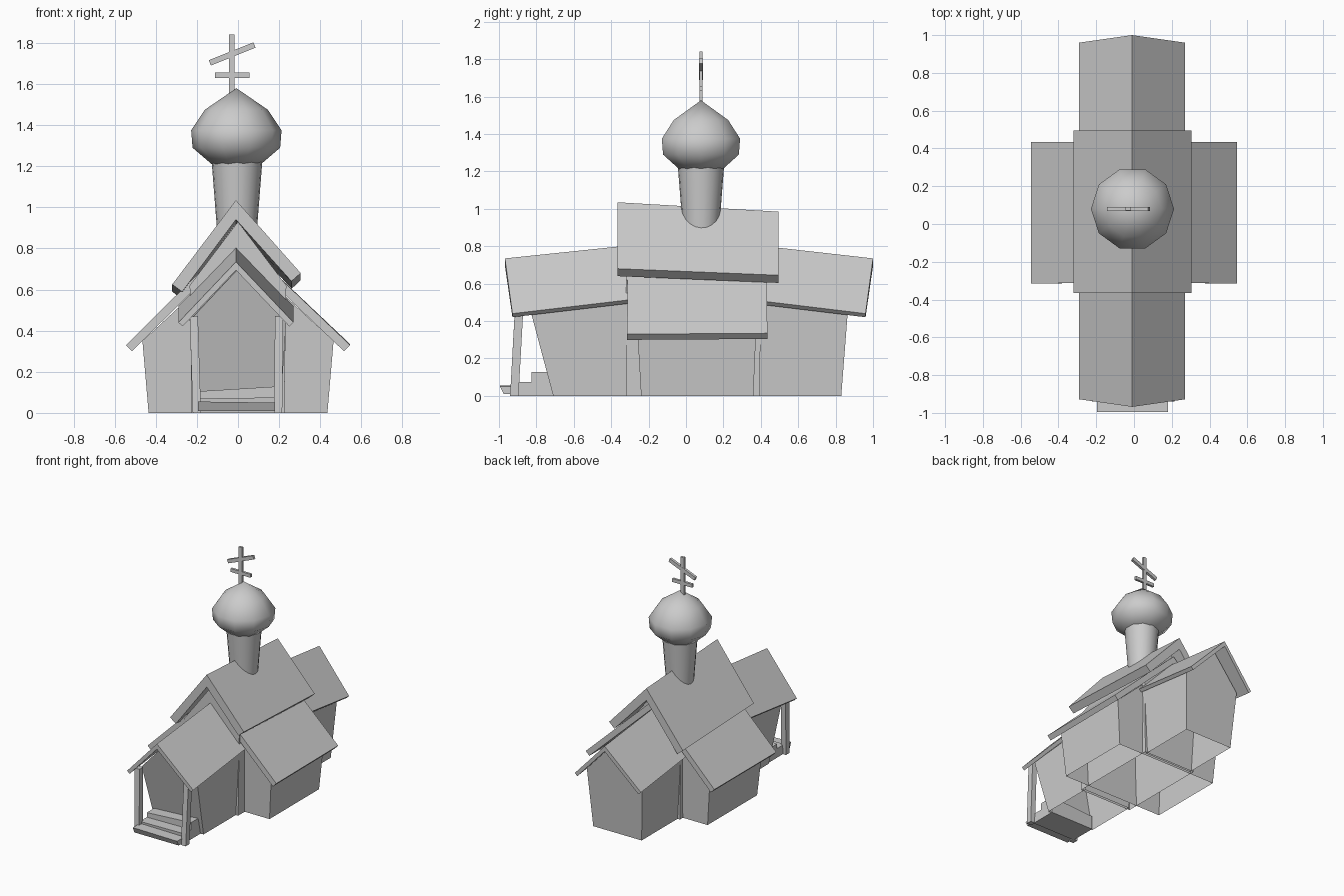
import bpy, bmesh, math
from mathutils import Vector, Matrix

cube = bpy.data.objects.get("Cube")
if cube:
    bpy.data.objects.remove(cube, do_unlink=True)

grey = bpy.data.materials.new("plain_grey")
grey.use_nodes = True
grey.diffuse_color = (0.6, 0.6, 0.6, 1)
grey.node_tree.nodes["Principled BSDF"].inputs["Base Color"].default_value = (0.6, 0.6, 0.6, 1)


def finish(name, bm):
    bmesh.ops.recalc_face_normals(bm, faces=bm.faces)
    mesh = bpy.data.meshes.new(name)
    bm.to_mesh(mesh)
    bm.free()
    mesh.materials.append(grey)
    obj = bpy.data.objects.new(name, mesh)
    bpy.context.collection.objects.link(obj)
    return obj


def bridge(name, first, second, open_edge=None):
    """Solid between two matching outlines; open_edge leaves one side out."""
    bm = bmesh.new()
    a = [bm.verts.new(p) for p in first]
    b = [bm.verts.new(p) for p in second]
    bm.faces.new(a)
    bm.faces.new(b)
    n = len(a)
    for i in range(n):
        if i != open_edge:
            j = (i + 1) % n
            bm.faces.new((a[i], a[j], b[j], b[i]))
    return finish(name, bm)


def walls(name, foot, top, front, back):
    """Gabled block, open below. Ends: (foot y, eave y, ridge y, eave z, ridge z)."""
    def outline(end):
        yf, ye, yr, ze, zr = end
        return [(-foot, yf, 0), (foot, yf, 0), (top, ye, ze), (0, yr, zr), (-top, ye, ze)]
    return bridge(name, outline(front), outline(back), open_edge=0)


def roof(name, left, right, thick, front, back):
    """Gabled roof slab. Ends: (ridge y, eave y, ridge z, left z, right z)."""
    mid = -0.01

    def outline(end):
        yr, ye, zr, zl, zt = end
        al = math.atan2(zr - zl, mid - left)
        ar = math.atan2(zr - zt, right - mid)
        drop = thick / math.cos((al + ar) / 2)
        return [(left, ye, zl), (mid, yr, zr), (right, ye, zt),
                (right - thick * math.sin(ar), ye, zt - thick * math.cos(ar)),
                (mid, yr, zr - drop),
                (left + thick * math.sin(al), ye, zl - thick * math.cos(al))]
    return bridge(name, outline(front), outline(back))


def beam(name, start, end, width, depth):
    """Straight bar, width across x or z and depth along y."""
    start, end = Vector(start), Vector(end)
    across = (end - start).cross(Vector((0, 1, 0))).normalized() * width / 2
    side = Vector((0, depth / 2, 0))
    ring = [across + side, across - side, -across - side, -across + side]
    return bridge(name, [start + r for r in ring], [end + r for r in ring])


def lathe(name, profile, centre, sides):
    """Turned shape from (radius, z) points."""
    bm = bmesh.new()
    pts = [bm.verts.new((r, 0, z)) for r, z in profile]
    edges = [bm.edges.new(pair) for pair in zip(pts, pts[1:])]
    bmesh.ops.spin(bm, geom=pts + edges, cent=(0, 0, 0), axis=(0, 0, 1),
                   angle=math.tau, steps=sides)
    bmesh.ops.remove_doubles(bm, verts=bm.verts, dist=0.001)
    bmesh.ops.transform(bm, matrix=Matrix.Translation(centre), verts=bm.verts)
    obj = finish(name, bm)
    obj.data.shade_smooth()
    return obj


# Walls
walls("front_hall_walls", 0.205, 0.235, (-0.71, -0.83, -0.87, 0.45, 0.70), (-0.3, -0.3, -0.3, 0.5, 0.76))
walls("back_hall_walls", 0.205, 0.235, (0.38, 0.38, 0.38, 0.5, 0.76), (0.83, 0.865, 0.89, 0.45, 0.70))
walls("centre_walls", 0.225, 0.235, (-0.32, -0.32, -0.32, 0.62, 0.93), (0.395, 0.4, 0.4, 0.6, 0.9))
walls("side_wing_walls", 0.435, 0.465, (-0.24, -0.26, -0.26, 0.35, 0.78), (0.36, 0.375, 0.375, 0.35, 0.78))

# Roofs
roof("front_hall_roof", -0.29, 0.27, 0.028, (-0.968, -0.928, 0.735, 0.44, 0.44), (-0.25, -0.25, 0.81, 0.52, 0.52))
roof("back_hall_roof", -0.29, 0.27, 0.028, (0.38, 0.38, 0.805, 0.51, 0.51), (1.0, 0.96, 0.735, 0.44, 0.44))
roof("centre_roof", -0.32, 0.305, 0.06, (-0.365, -0.365, 1.035, 0.625, 0.68), (0.495, 0.495, 0.985, 0.59, 0.645))
roof("side_wing_roof", -0.545, 0.545, 0.042, (-0.31, -0.315, 0.86, 0.33, 0.33), (0.43, 0.435, 0.86, 0.33, 0.335))

# Porch posts
for side, x_foot, x_top in (("left", 0.195, 0.2), ("right", -0.2, -0.215)):
    beam(side + "_porch_post", (x_foot, -0.918, 0), (x_top, -0.892, 0.47), 0.04, 0.045)

# Porch steps, slightly crooked
def step(name, front, foot, back, base, z_right, z_left):
    def outline(x, z):
        return [(x, front, z), (x, back, z), (x, back, base), (x, foot, base)]
    bridge(name, outline(-0.195, z_right), outline(0.18, z_left))

step("upper_step", -0.825, -0.825, -0.70, 0, 0.105, 0.128)
step("middle_step", -0.91, -0.905, -0.70, 0, 0.07, 0.075)
step("lower_step", -0.995, -0.975, -0.89, 0.01, 0.055, 0.05)

# Drum and onion dome
lathe("drum", [(0.09, 0.8), (0.123, 1.22)], (-0.005, 0.08, 0), 20)
lathe("dome", [(0, 1.21), (0.122, 1.212), (0.213, 1.29), (0.22, 1.375), (0.153, 1.475), (0, 1.58)],
      (-0.008, 0.08, 0), 10)

# Cross
beam("cross_upright", (-0.03, 0.08, 1.55), (-0.03, 0.08, 1.84), 0.028, 0.018)
beam("cross_lower_bar", (-0.113, 0.08, 1.642), (0.055, 0.08, 1.642), 0.026, 0.018)
beam("cross_slanted_bar", (-0.137, 0.08, 1.703), (0.08, 0.08, 1.79), 0.028, 0.02)

# Keep the hard rim below the dome crisp
for name in ("dome", "drum"):
    obj = bpy.data.objects[name]
    bpy.ops.object.select_all(action='DESELECT')
    obj.select_set(True)
    bpy.context.view_layer.objects.active = obj
    bpy.ops.object.shade_smooth_by_angle(angle=math.radians(60))
